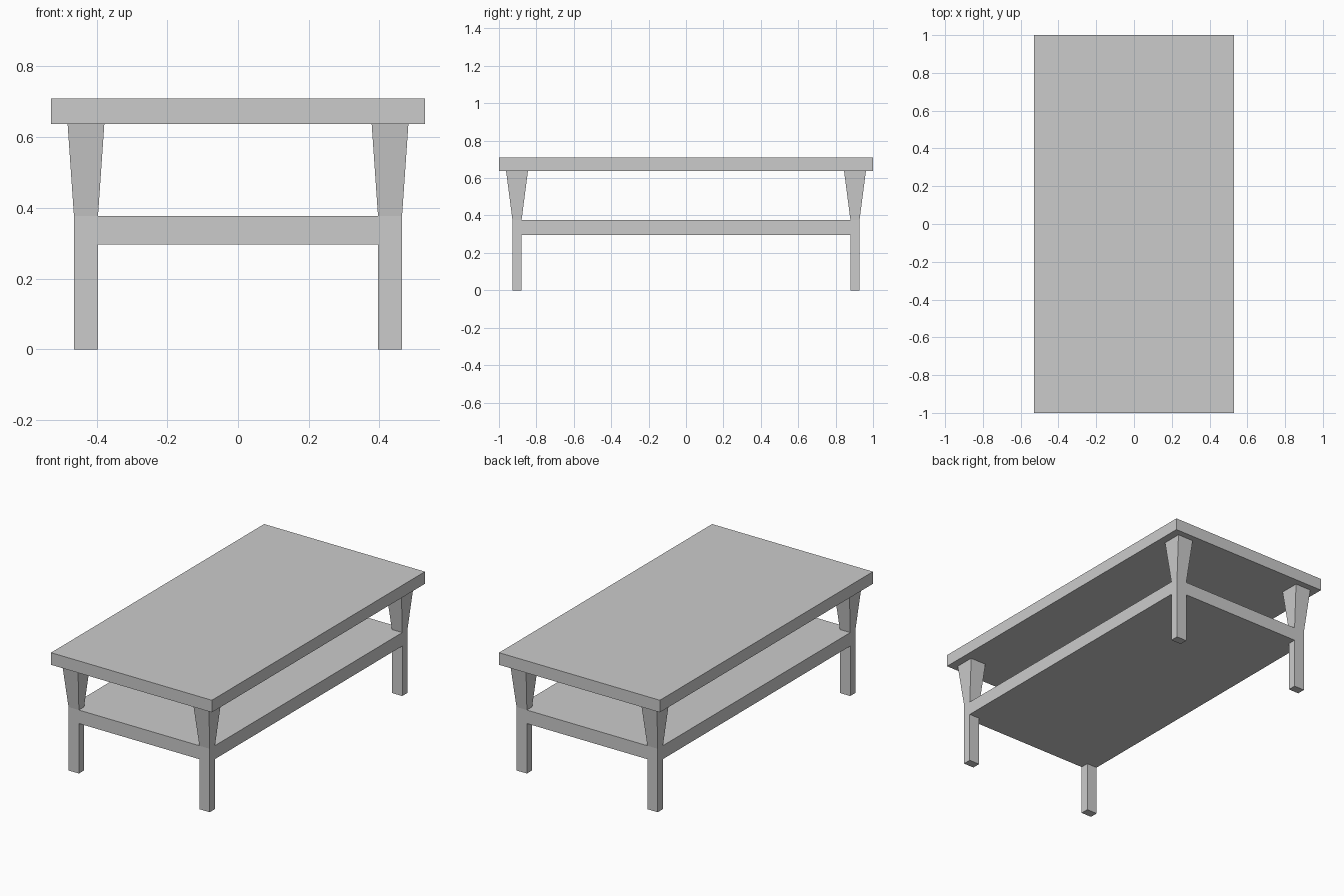
import bpy, bmesh

if "Cube" in bpy.data.objects:
    bpy.data.objects.remove(bpy.data.objects["Cube"])

TOP_Z, SLAB_Z = 0.71, 0.638
SHELF_LO, SHELF_HI = 0.297, 0.377
OX, IX = 0.464, 0.396      # leg outer / inner x
OY, IY = 0.928, 0.879      # leg outer / inner y
TOX, TIX = 0.482, 0.378    # flared leg head in x
TOY, TIY = 0.962, 0.845    # flared leg head in y


def make_object(name, bm):
    bmesh.ops.recalc_face_normals(bm, faces=bm.faces)
    mesh = bpy.data.meshes.new(name)
    bm.to_mesh(mesh)
    bm.free()
    obj = bpy.data.objects.new(name, mesh)
    bpy.context.collection.objects.link(obj)
    return obj


def is_corner(face):
    c = face.calc_center_median()
    flat = max(v.co.z for v in face.verts) - min(v.co.z for v in face.verts) < 0.001
    return flat and abs(c.x) > IX and abs(c.y) > IY


# Table top slab
bm = bmesh.new()
bmesh.ops.create_cube(bm, size=1)
for v in bm.verts:
    v.co = (v.co.x * 1.057, v.co.y * 2, SLAB_Z if v.co.z < 0 else TOP_Z)
make_object("table_top", bm)

# Shelf: a 3 x 3 grid plate whose corner cells become the legs
bm = bmesh.new()
xs, ys = (-OX, -IX, IX, OX), (-OY, -IY, IY, OY)
grid = [[bm.verts.new((x, y, SHELF_LO)) for y in ys] for x in xs]
for i in range(3):
    for j in range(3):
        bm.faces.new((grid[i][j], grid[i + 1][j],
                      grid[i + 1][j + 1], grid[i][j + 1]))
plate = bmesh.ops.extrude_face_region(bm, geom=bm.faces[:], use_keep_orig=True)
for v in plate["geom"]:
    if isinstance(v, bmesh.types.BMVert):
        v.co.z = SHELF_HI

# Legs: straight posts below the shelf, flared heads above it
for face in [f for f in bm.faces if is_corner(f)]:
    above = face.calc_center_median().z > (SHELF_LO + SHELF_HI) / 2
    for v in bmesh.ops.extrude_discrete_faces(bm, faces=[face])["faces"][0].verts:
        if above:
            sx = 1 if v.co.x > 0 else -1
            sy = 1 if v.co.y > 0 else -1
            v.co = (sx * (TOX if abs(v.co.x) > (OX + IX) / 2 else TIX),
                    sy * (TOY if abs(v.co.y) > (OY + IY) / 2 else TIY),
                    SLAB_Z)
        else:
            v.co.z = 0
make_object("legs_and_shelf", bm)
